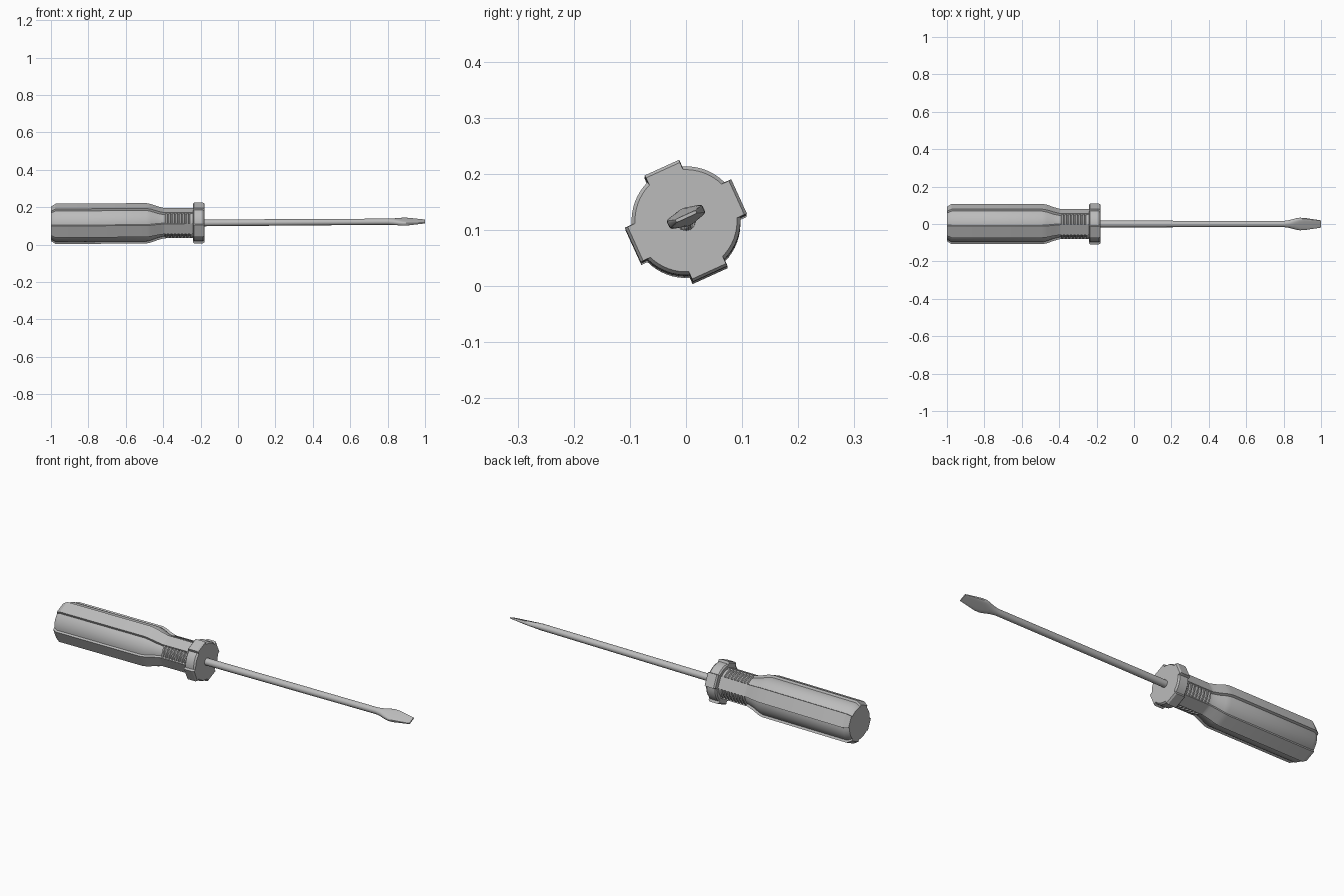
import bpy, bmesh, math

cube = bpy.data.objects.get("Cube")
if cube:
    bpy.data.objects.remove(cube, do_unlink=True)

TWIST = math.radians(24.5)   # roll of the ridges and blade about the long axis


def make_material(name, rgb):
    mat = bpy.data.materials.new(name)
    mat.use_nodes = True
    mat.diffuse_color = (*rgb, 1)
    mat.node_tree.nodes["Principled BSDF"].inputs["Base Color"].default_value = (*rgb, 1)
    return mat


grey = make_material("plain grey", (0.5, 0.5, 0.5))


def place(x, a, b):
    """Roll a section point and put it on the slightly rising long axis."""
    y = a * math.cos(TWIST) - b * math.sin(TWIST)
    z = a * math.sin(TWIST) + b * math.cos(TWIST)
    return (x, y, z + 0.111 + 0.0065 * (x + 1))


def loft(name, sections):
    """Skin a list of (x, ring of 2D points) with capped ends."""
    bm = bmesh.new()
    rings = [[bm.verts.new(place(x, a, b)) for a, b in ring] for x, ring in sections]
    count = len(rings[0])
    for r0, r1 in zip(rings, rings[1:]):
        for i in range(count):
            j = (i + 1) % count
            bm.faces.new((r0[i], r0[j], r1[j], r1[i]))
    bm.faces.new(rings[0])
    bm.faces.new(rings[-1])
    bmesh.ops.recalc_face_normals(bm, faces=bm.faces)
    mesh = bpy.data.meshes.new(name)
    bm.to_mesh(mesh)
    bm.free()
    mesh.materials.append(grey)
    obj = bpy.data.objects.new(name, mesh)
    bpy.context.collection.objects.link(obj)
    bpy.ops.object.select_all(action='DESELECT')
    bpy.context.view_layer.objects.active = obj
    obj.select_set(True)
    bpy.ops.object.shade_smooth_by_angle(angle=math.radians(30))
    return obj


def ridged_ring(flat, half, radius, steps=8):
    """Circle carrying four flat raised ridges."""
    quarter = [(flat, -half), (flat, half)]
    start = math.asin(half / radius)
    for i in range(steps + 1):
        t = start + (math.pi / 2 - 2 * start) * i / steps
        quarter.append((radius * math.cos(t), radius * math.sin(t)))
    ring = []
    for _ in range(4):
        ring += quarter
        quarter = [(-b, a) for a, b in quarter]
    return ring


def oval_ring(width, thick, square, count=24):
    """Oval that sharpens to a flat bar as square goes to 0."""
    ring = []
    for i in range(count):
        t = 2 * math.pi * (i + 0.5) / count
        c, s = math.cos(t), math.sin(t)
        ring.append((width * math.copysign(abs(c) ** square, c),
                     thick * math.copysign(abs(s) ** square, s)))
    return ring


# Handle: grip, shoulder, then a ribbed neck between the ridges
handle = [
    (-1.0, ridged_ring(0.088, 0.029, 0.083)),
    (-0.975, ridged_ring(0.103, 0.034, 0.097)),
    (-0.49, ridged_ring(0.103, 0.034, 0.097)),
    (-0.465, ridged_ring(0.098, 0.033, 0.091)),
    (-0.43, ridged_ring(0.085, 0.031, 0.078)),
    (-0.405, ridged_ring(0.078, 0.030, 0.072)),
]
RIBS = 8
pitch = 0.15 / RIBS
for i in range(RIBS):
    x = -0.395 + i * pitch
    for offset, radius in ((0, 0.070), (0.3, 0.070), (0.45, 0.077), (0.85, 0.077)):
        handle.append((x + offset * pitch, ridged_ring(0.075, 0.030, radius)))
handle.append((-0.23, ridged_ring(0.075, 0.030, 0.070)))
loft("handle", handle)

# Collar: notched disc with bevelled rims
loft("collar", [
    (-0.24, ridged_ring(0.098, 0.032, 0.090)),
    (-0.234, ridged_ring(0.104, 0.034, 0.097)),
    (-0.188, ridged_ring(0.104, 0.034, 0.097)),
    (-0.18, ridged_ring(0.099, 0.033, 0.091)),
])

# Shaft: round rod flaring into a flat blade
loft("shaft_and_blade", [
    (-0.20, oval_ring(0.018, 0.018, 1)),
    (0.80, oval_ring(0.0165, 0.0165, 1)),
    (0.83, oval_ring(0.021, 0.0165, 0.9)),
    (0.86, oval_ring(0.030, 0.014, 0.7)),
    (0.885, oval_ring(0.035, 0.012, 0.5)),
    (0.91, oval_ring(0.034, 0.010, 0.4)),
    (0.99, oval_ring(0.022, 0.004, 0.3)),
    (1.0, oval_ring(0.020, 0.003, 0.3)),
])
